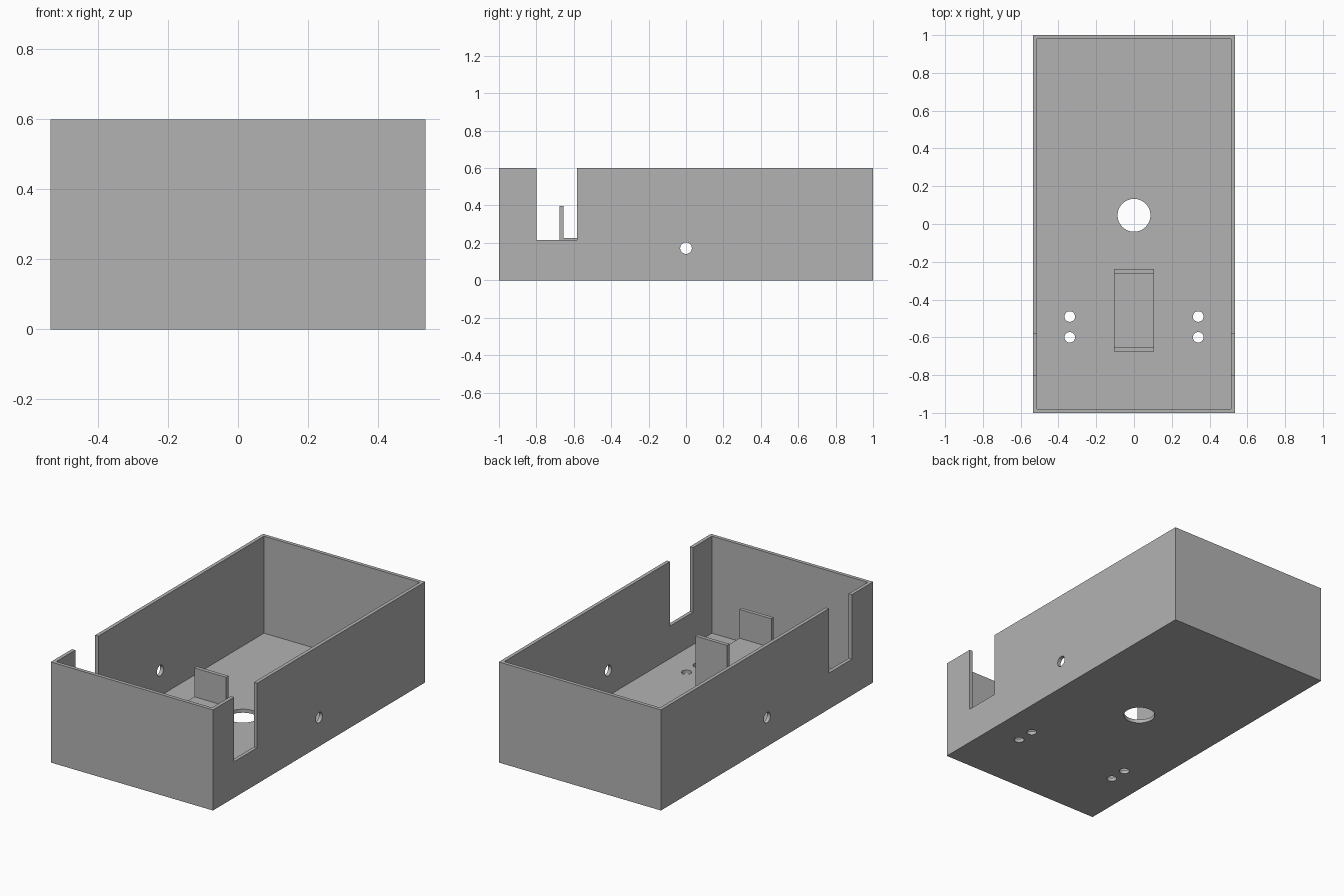
import bpy
import math

cube = bpy.data.objects.get("Cube")
if cube:
    bpy.data.objects.remove(cube, do_unlink=True)

WIDTH, LENGTH, HEIGHT, WALL = 1.07, 2.0, 0.6, 0.0215

grey = bpy.data.materials.new("plain grey")
grey.use_nodes = True
grey.diffuse_color = (0.45, 0.45, 0.45, 1)
grey.node_tree.nodes["Principled BSDF"].inputs["Base Color"].default_value = grey.diffuse_color


def box(name, low, high):
    """Axis-aligned box between two opposite corners."""
    centre = [(a + b) / 2 for a, b in zip(low, high)]
    bpy.ops.mesh.primitive_cube_add(size=1, location=centre)
    obj = bpy.context.object
    obj.name = name
    obj.scale = [b - a for a, b in zip(low, high)]
    bpy.ops.object.transform_apply(location=True, rotation=False, scale=True)
    obj.data.materials.append(grey)
    return obj


def rod(name, centre, radius, depth, rotation=(0, 0, 0)):
    """Round cutter for a drilled hole."""
    bpy.ops.mesh.primitive_cylinder_add(vertices=48, radius=radius, depth=depth,
                                        location=centre, rotation=rotation)
    obj = bpy.context.object
    obj.name = name
    obj.data.materials.append(grey)
    return obj


def cut(target, cutter):
    """Subtract the cutter from the target and discard the cutter."""
    cutter.hide_render = True
    mod = target.modifiers.new("cut", "BOOLEAN")
    mod.operation = "DIFFERENCE"
    mod.solver = "EXACT"
    mod.object = cutter
    bpy.context.view_layer.objects.active = target
    bpy.ops.object.modifier_apply(modifier=mod.name)
    bpy.data.objects.remove(cutter, do_unlink=True)


# Open-topped case
x, y = WIDTH / 2, LENGTH / 2
case = box("case", (-x, -y, 0), (x, y, HEIGHT))
cut(case, box("cavity_cutter", (WALL - x, WALL - y, WALL), (x - WALL, y - WALL, 1)))

# Matching slots in both side walls
cut(case, box("slot_cutter", (-1, -0.8, 0.215), (1, -0.583, 1)))

# Round holes through both side walls
cut(case, rod("side_hole_cutter", (0, 0, 0.172), 0.031, 2, (0, math.pi / 2, 0)))

# Large floor hole and two pairs of screw holes
cut(case, rod("floor_hole_cutter", (0, 0.046, 0), 0.087, 0.2))
for side in (-1, 1):
    for hole_y in (-0.6, -0.49):
        cut(case, rod("screw_hole_cutter", (side * 0.34, hole_y, 0), 0.028, 0.2))

# Raised cradle on the floor with an upright lip at each end
cradle = box("cradle", (-0.105, -0.676, WALL / 2), (0.105, -0.238, 0.397))
cut(cradle, box("cradle_cutter", (-1, -0.654, 0.225), (1, -0.261, 1)))

# Smooth hole walls, keep every edge crisp
for obj in (case, cradle):
    bpy.ops.object.select_all(action="DESELECT")
    obj.select_set(True)
    bpy.context.view_layer.objects.active = obj
    bpy.ops.object.shade_smooth_by_angle(angle=math.radians(30))
